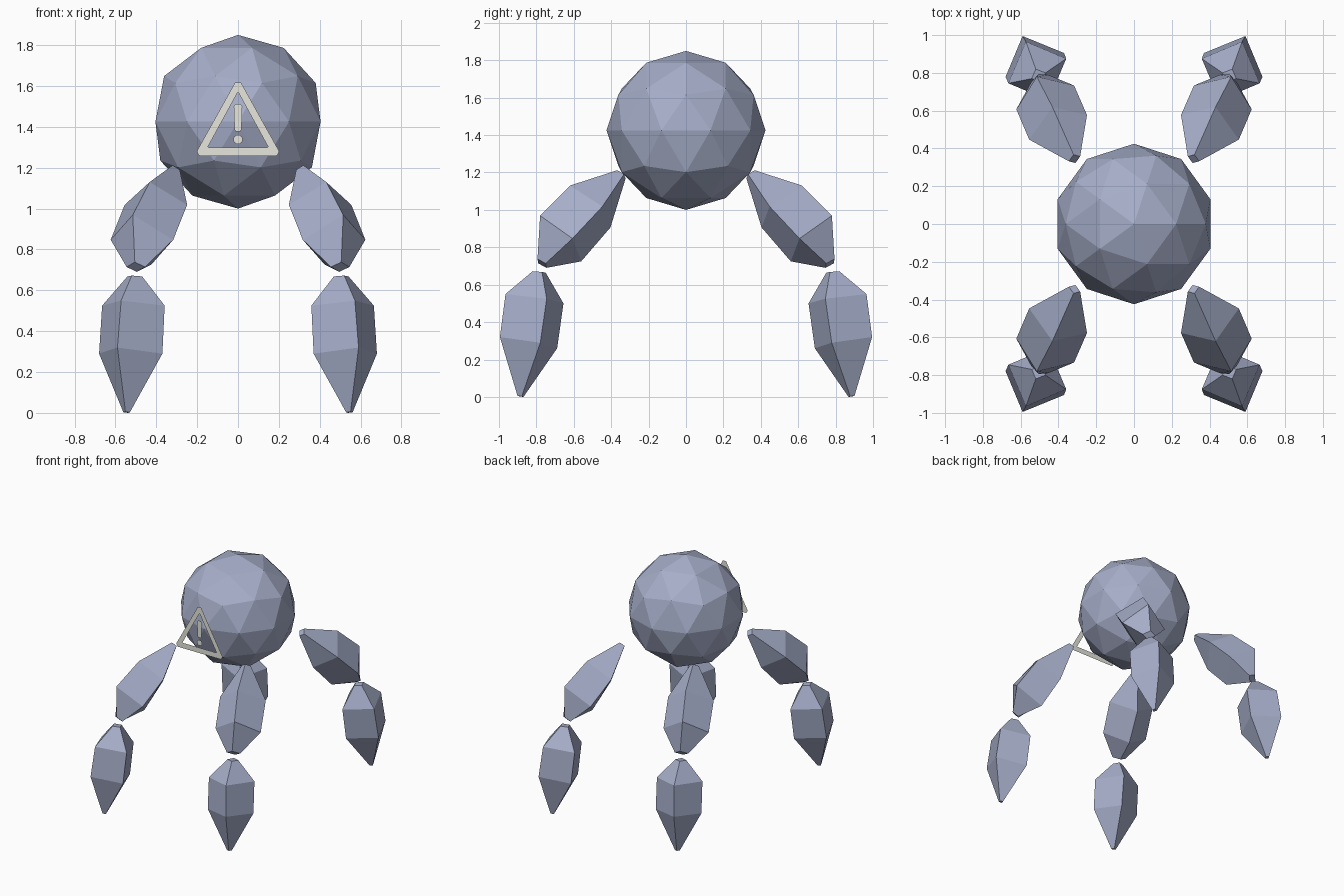
import bpy, bmesh, math
from mathutils import Vector

if "Cube" in bpy.data.objects:
    bpy.data.objects.remove(bpy.data.objects["Cube"])


def material(name, rgb):
    m = bpy.data.materials.new(name)
    m.diffuse_color = (*rgb, 1)
    m.use_nodes = True
    m.node_tree.nodes["Principled BSDF"].inputs["Base Color"].default_value = m.diffuse_color
    return m


BODY = material("blue_grey", (0.38, 0.42, 0.58))
SIGN = material("pale_grey", (0.80, 0.80, 0.74))


def finish(bm, name, mat):
    me = bpy.data.meshes.new(name)
    bm.to_mesh(me)
    bm.free()
    me.materials.append(mat)
    ob = bpy.data.objects.new(name, me)
    bpy.context.collection.objects.link(ob)
    return ob


# Faceted ball body
bm = bmesh.new()
bmesh.ops.create_icosphere(bm, subdivisions=2, radius=0.425)
bmesh.ops.translate(bm, verts=bm.verts, vec=(0, 0, 1.425))
finish(bm, "body", BODY)

# Leg segments: rings of (centre, sideways half-diagonal, outward half-diagonal)
UPPER = [
    ((0.315, 0.345, 1.190), (0.030, -0.013, 0), (0.005, 0.022, 0.022)),
    ((0.402, 0.512, 1.018), (0.153, -0.065, 0), (0.030, 0.108, 0.112)),
    ((0.470, 0.670, 0.847), (0.153, -0.063, 0), (0.045, 0.110, 0.122)),
    ((0.500, 0.770, 0.714), (0.045, -0.020, 0), (0.005, 0.024, 0.024)),
]
LOWER = [
    ((0.505, 0.785, 0.668), (0.036, -0.015, 0), (0.015, 0.035, 0.004)),
    ((0.512, 0.810, 0.525), (0.153, -0.065, 0), (0.060, 0.155, 0.025)),
    ((0.525, 0.842, 0.290), (0.155, -0.063, 0), (0.065, 0.153, 0.030)),
    ((0.545, 0.885, 0.003), (0.016, -0.007, 0), (0.006, 0.016, 0.003)),
]


def leg_segment(name, rings, sx, sy):
    bm = bmesh.new()
    loops = []
    for c, s, o in rings:
        c, s, o = Vector(c), Vector(s), Vector(o)
        pts = (c + s, c + o, c - s, c - o)
        loops.append([bm.verts.new((p.x * sx, p.y * sy, p.z)) for p in pts])
    for a, b in zip(loops, loops[1:]):
        for i in range(4):
            j = (i + 1) % 4
            bm.faces.new((a[i], a[j], b[j], b[i]))
    bm.faces.new(loops[0])
    bm.faces.new(loops[-1])
    bmesh.ops.recalc_face_normals(bm, faces=bm.faces)
    finish(bm, name, BODY)


for sy, fb in ((-1, "front"), (1, "back")):
    for sx, lr in ((-1, "left"), (1, "right")):
        leg_segment(f"upper_leg_{fb}_{lr}", UPPER, sx, sy)
        leg_segment(f"lower_leg_{fb}_{lr}", LOWER, sx, sy)

# Flat warning sign hovering in front of the body
SIGN_Y = -0.48
bm = bmesh.new()


def verts(points):
    return [bm.verts.new((x, SIGN_Y, z)) for x, z in points]


# Triangular frame with clipped corners
outer = verts([(-0.19, 1.257), (0.19, 1.257), (0.202, 1.28),
               (0.014, 1.618), (-0.014, 1.618), (-0.202, 1.28)])
inner = verts([(-0.143, 1.299), (0.143, 1.299), (0.147, 1.303),
               (0.003, 1.566), (-0.003, 1.566), (-0.147, 1.303)])
for i in range(6):
    j = (i + 1) % 6
    bm.faces.new((outer[i], outer[j], inner[j], inner[i]))

# Bar and dot in the middle of the frame
bm.faces.new(verts([(-0.011, 1.378), (0.011, 1.378), (0.017, 1.386), (0.021, 1.500),
                    (0.012, 1.512), (-0.012, 1.512), (-0.021, 1.500), (-0.017, 1.386)]))
bm.faces.new(verts([(0.023 * math.cos(k * math.pi / 8), 1.338 + 0.023 * math.sin(k * math.pi / 8))
                    for k in range(16)]))
finish(bm, "warning_sign", SIGN)
